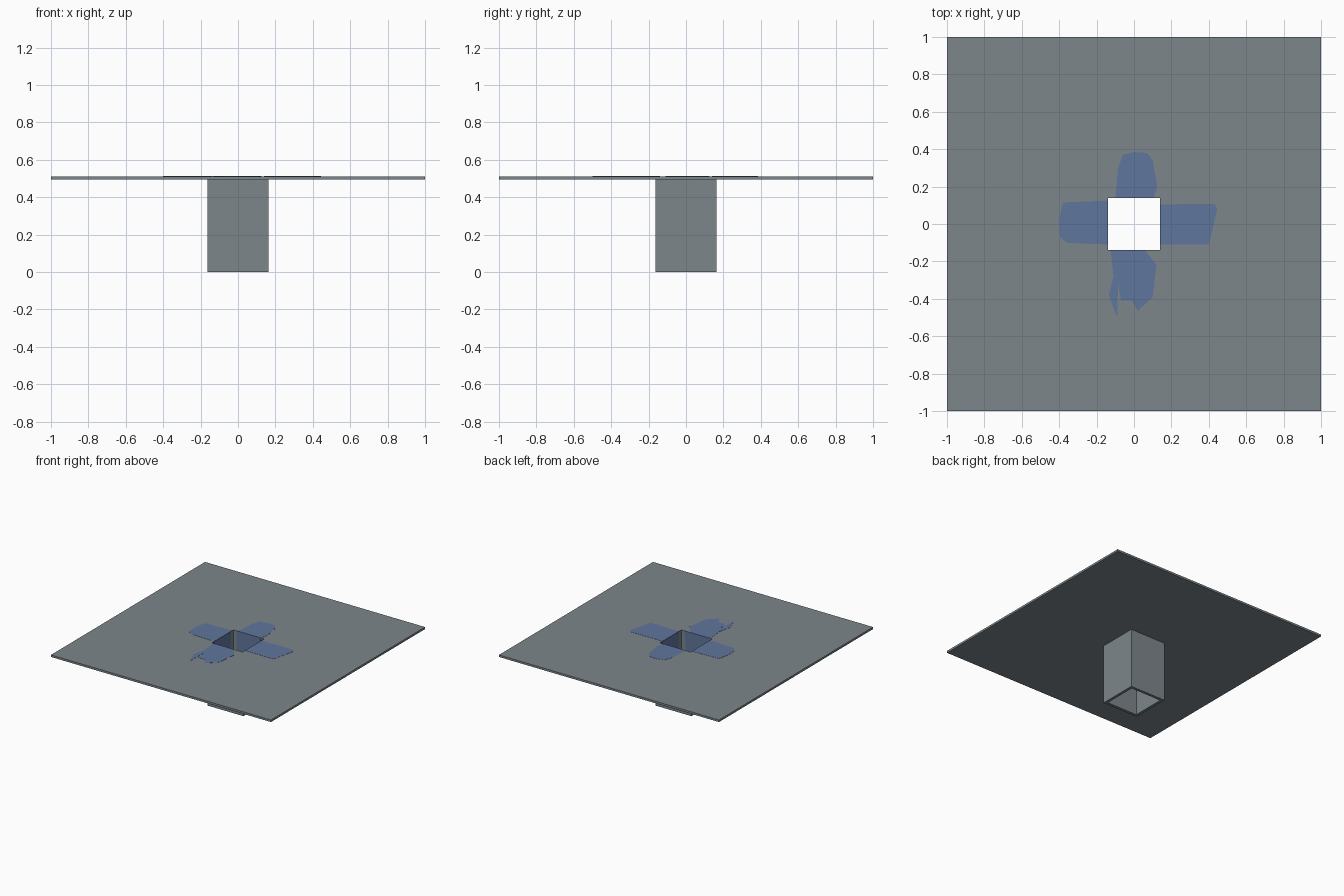
import bpy, bmesh
from mathutils import Vector

if "Cube" in bpy.data.objects:
    bpy.data.objects.remove(bpy.data.objects["Cube"])

PLATE_Z, TOP = 0.495, 0.512
OUT, INN = 0.163, 0.14


def material(name, rgb):
    m = bpy.data.materials.new(name)
    m.diffuse_color = (*rgb, 1)
    m.use_nodes = True
    m.node_tree.nodes["Principled BSDF"].inputs["Base Color"].default_value = m.diffuse_color
    return m


GREY = material("slate grey", (0.205, 0.240, 0.260))
BLUE = material("water blue", (0.115, 0.180, 0.335))


def finish(name, bm, mat):
    bmesh.ops.recalc_face_normals(bm, faces=bm.faces)
    me = bpy.data.meshes.new(name)
    bm.to_mesh(me)
    bm.free()
    me.materials.append(mat)
    ob = bpy.data.objects.new(name, me)
    bpy.context.collection.objects.link(ob)
    return ob


def square_ring(name, outer, inner, z0, z1):
    """Square block with a square hole right through it."""
    bm = bmesh.new()
    signs = [(-1, -1), (1, -1), (1, 1), (-1, 1)]
    loops = [[bm.verts.new((sx * r, sy * r, z)) for sx, sy in signs]
             for r, z in ((outer, z0), (outer, z1), (inner, z1), (inner, z0))]
    for a in range(4):
        la, lb = loops[a], loops[(a + 1) % 4]
        for i in range(4):
            j = (i + 1) % 4
            bm.faces.new((la[i], la[j], lb[j], lb[i]))
    return finish(name, bm, GREY)


def sheet(name, points, normal):
    """Thin blue plate: a flat outline extruded a hair along its normal."""
    bm = bmesh.new()
    face = bm.faces.new([bm.verts.new(p) for p in points])
    ext = bmesh.ops.extrude_face_region(bm, geom=[face])
    moved = [v for v in ext["geom"] if isinstance(v, bmesh.types.BMVert)]
    bmesh.ops.translate(bm, verts=moved, vec=Vector(normal) * 0.0012)
    return finish(name, bm, BLUE)


# Floor slab and drain shaft
square_ring("floor_slab", 1.0, INN, PLATE_Z, TOP)
square_ring("drain_shaft", OUT, INN, 0.0, PLATE_Z)

# One side of the hole each: direction away from it, and the sideways axis
SIDES = {"back": ((0, 1), (1, 0)), "front": ((0, -1), (1, 0)),
         "right": ((1, 0), (0, 1)), "left": ((-1, 0), (0, 1))}

# Ragged stain outlines as (sideways, distance); they start and end at the hole rim
STAINS = {
    "back": [(-.10, INN), (-.085, .30), (-.06, .37), (0, .385), (.07, .38),
             (.10, .34), (.125, .20), (.105, INN)],
    "front": [(-.125, INN), (-.11, .28), (-.135, .38), (-.09, .50), (-.085, .32),
              (-.07, .41), (-.01, .41), (.02, .465), (.10, .39), (.12, .22), (.06, INN)],
    "right": [(.105, INN), (.107, .43), (.08, .445), (-.05, .415), (-.11, .40), (-.11, INN)],
    "left": [(.125, INN), (.115, .38), (.02, .40), (-.07, .395), (-.10, .36), (-.11, INN)],
}
# Wet streak down each shaft wall
STREAK = [(-.11, TOP), (.11, TOP), (.10, .31), (0, .29), (-.11, .32)]

for side, ((dx, dy), (sx, sy)) in SIDES.items():
    sheet("stain_" + side,
          [(s * sx + d * dx, s * sy + d * dy, TOP) for s, d in STAINS[side]], (0, 0, 1))
    sheet("streak_" + side,
          [(s * sx + INN * dx, s * sy + INN * dy, z) for s, z in STREAK], (-dx, -dy, 0))
